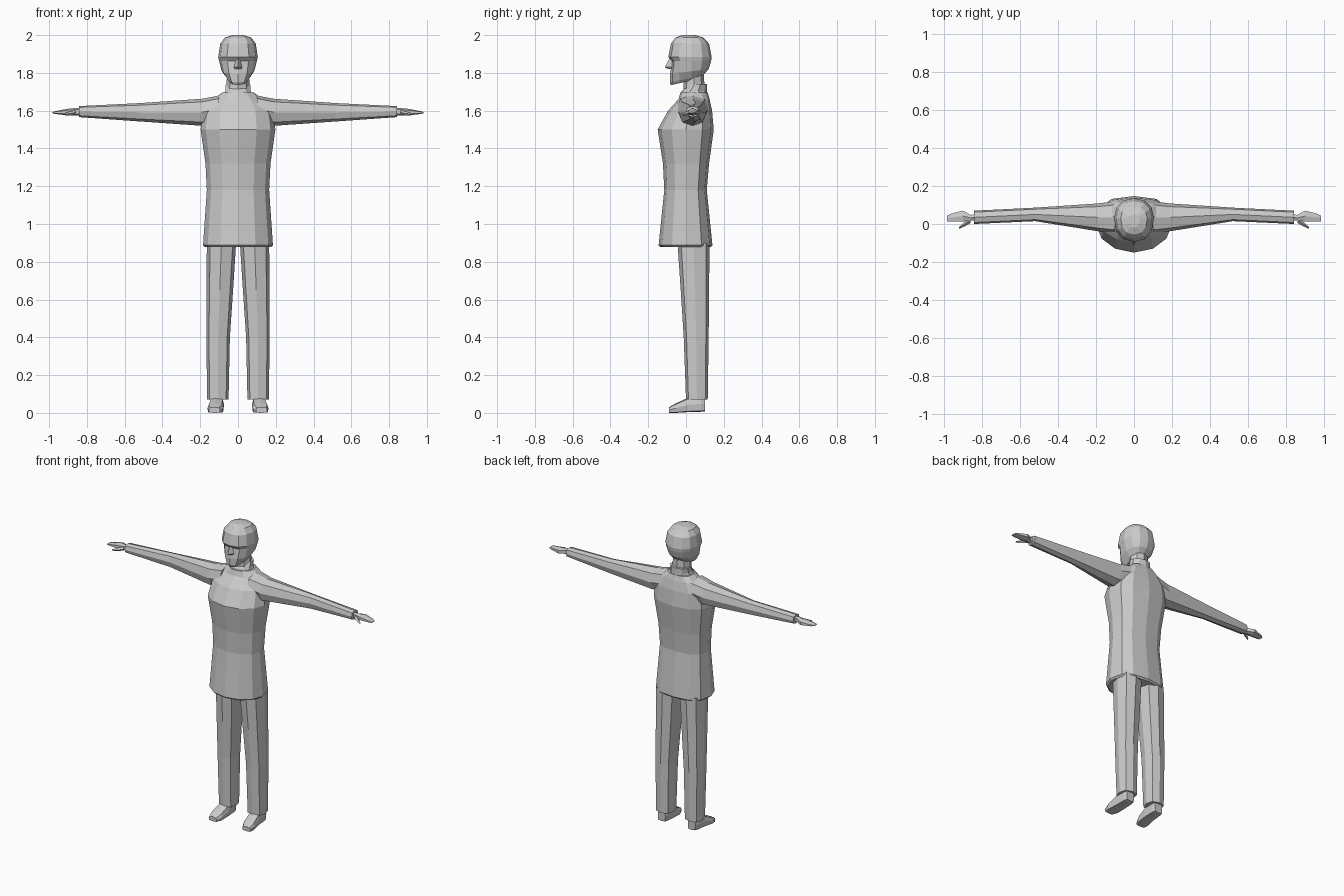
import bpy, bmesh
from math import sin, cos, pi

AXES = {'z': lambda p, a, b: (a, b, p),
        'x': lambda p, a, b: (p, a, b),
        'y': lambda p, a, b: (a, p, b)}


def power(v, p):
    return abs(v) ** p * (1 if v >= 0 else -1)


def loft(name, rings, n=8, axis='z', p=(1, 1), mid=None, mirror=False):
    """Skin rounded sections (pos, a0, a1, b0, b1); pos may be (front, back) for a tilted ring."""
    bm = bmesh.new()
    loops = []
    for pos, a0, a1, b0, b1 in rings:
        front, back = pos if isinstance(pos, tuple) else (pos, pos)
        m = (b0 + b1) / 2 if mid is None else mid
        loop = []
        for i in range(n):
            t = 2 * pi * i / n
            s, c = round(sin(t), 6), round(-cos(t), 6)
            q = p[0] if c < 0 else p[1]
            a = (a0 + a1) / 2 + (a1 - a0) / 2 * power(s, q)
            c = power(c, q)
            b = m + c * (b1 - m if c > 0 else m - b0)
            at = front + (back - front) * (b - b0) / (b1 - b0)
            loop.append(bm.verts.new(AXES[axis](at, a, b)))
        loops.append(loop)
    for lo, hi in zip(loops, loops[1:]):
        for i in range(n):
            j = (i + 1) % n
            bm.faces.new((lo[i], lo[j], hi[j], hi[i]))
    bm.faces.new(loops[0])
    bm.faces.new(loops[-1])
    bmesh.ops.recalc_face_normals(bm, faces=bm.faces)
    mesh = bpy.data.meshes.new(name)
    bm.to_mesh(mesh)
    bm.free()
    ob = bpy.data.objects.new(name, mesh)
    bpy.context.collection.objects.link(ob)
    if mirror:
        ob.modifiers.new("mirror", 'MIRROR').use_mirror_merge = False
    return ob


def centred(rows):
    return [(z, -w, w, y0, y1) for z, w, y0, y1 in rows]


# Coat body
loft("coat", centred([
    (.878, .175, -.135, .13), (.888, .185, -.145, .14), (1.18, .165, -.115, .11),
    (1.32, .172, -.122, .122), (1.50, .198, -.15, .147), (1.60, .185, -.095, .138),
    (1.66, .135, -.04, .125), (1.695, .085, -.03, .115)]), n=12, p=(1, .75))

# Collar and neck
loft("collar", centred([(1.67, .09, -.03, .115), (1.705, .07, -.022, .112),
                        (1.74, .068, .01, .11)]), n=10)
loft("neck", centred([(1.68, .065, -.015, .10), (1.79, .058, -.01, .095)]), n=8)

# Head, with a recess under the brow
loft("head", centred([
    ((1.735, 1.768), .045, -.08, .065), ((1.75, 1.785), .06, -.086, .088),
    ((1.795, 1.82), .086, -.084, .12), (1.862, .10, -.074, .133),
    (1.884, .105, -.094, .136), (1.955, .094, -.08, .122),
    (1.987, .07, -.055, .092), (2.0, .03, -.02, .05)]),
    n=12, p=(.85, .9), mid=.03)
loft("nose", centred([(1.878, .008, -.088, -.06), (1.83, .022, -.112, -.06),
                      (1.82, .018, -.095, -.06)]), n=4, mid=-.075)

# Sleeves
loft("sleeve", [(.10, -.05, .12, 1.54, 1.68), (.19, -.038, .108, 1.52, 1.663),
                (.52, .015, .086, 1.543, 1.64), (.843, 0, .07, 1.566, 1.624)],
     axis='x', p=(.9, .75), mirror=True)

# Hands and thumbs
loft("hand", [(.83, .018, .052, 1.576, 1.614), (.86, .015, .05, 1.575, 1.614),
              (.90, .01, .074, 1.575, 1.61), (.965, .01, .056, 1.582, 1.598),
              (.983, .012, .045, 1.586, 1.592)],
     n=6, axis='x', p=(.8, .8), mirror=True)
loft("thumb", [(.86, .005, .035, 1.578, 1.603), (.89, -.012, .012, 1.574, 1.596),
               (.92, -.025, -.015, 1.576, 1.586)], n=4, axis='x', mirror=True)

# Trouser legs
loft("trouser_leg", [(.07, .05, .163, 0, .115), (.40, .043, .168, -.012, .12),
                     (.65, .026, .167, -.028, .122), (.90, .01, .165, -.045, .125)],
     p=(.75, .75), mirror=True)

# Shoes
loft("shoe", [(.10, .083, .14, .008, .085), (.08, .076, .147, .006, .09),
              (.01, .074, .152, .004, .08), (-.055, .078, .162, 0, .05),
              (-.09, .095, .155, 0, .03)],
     axis='y', p=(.35, .6), mirror=True)
